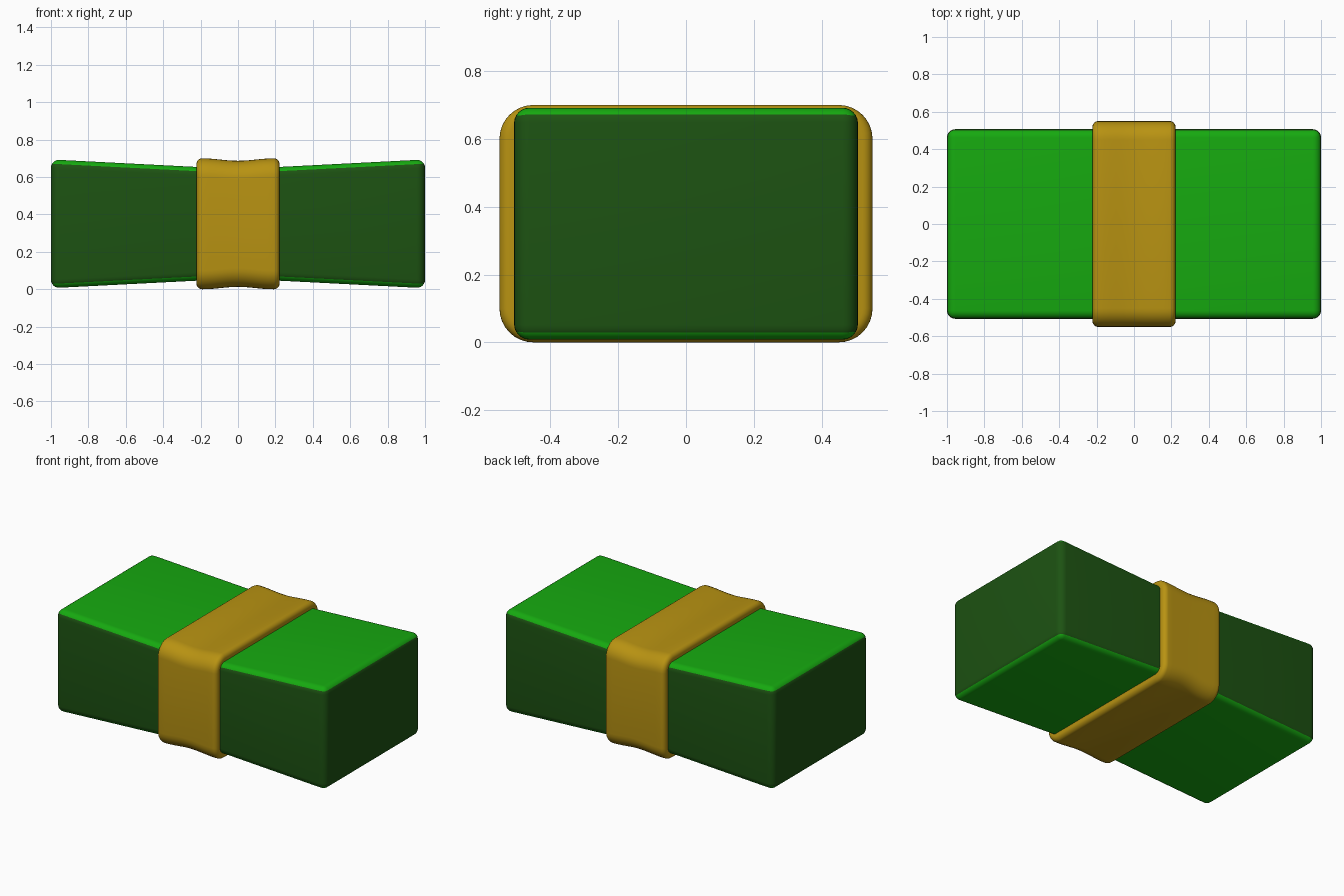
import bpy, bmesh, math

if "Cube" in bpy.data.objects:
    bpy.data.objects.remove(bpy.data.objects["Cube"])

def material(name, color):
    m = bpy.data.materials.new(name)
    m.diffuse_color = (*color, 1)
    m.use_nodes = True
    m.node_tree.nodes["Principled BSDF"].inputs["Base Color"].default_value = m.diffuse_color
    return m

edge_green = material("dark_green", (0.012, 0.085, 0.006))
face_green = material("bright_green", (0.008, 0.40, 0.005))
gold = material("gold", (0.48, 0.29, 0.006))
MID = 0.35

def finish(name, bm, mats):
    bmesh.ops.recalc_face_normals(bm, faces=bm.faces)
    me = bpy.data.meshes.new(name)
    bm.to_mesh(me)
    bm.free()
    for m in mats:
        me.materials.append(m)
    ob = bpy.data.objects.new(name, me)
    bpy.context.collection.objects.link(ob)
    bpy.context.view_layer.objects.active = ob
    ob.select_set(True)
    bpy.ops.object.shade_smooth_by_angle(angle=math.radians(35))
    ob.select_set(False)
    return ob

def loft(bm, sections, closed):
    rings = [[bm.verts.new(p) for p in s] for s in sections]
    n = len(rings[0])
    pairs = list(zip(rings, rings[1:]))
    if closed:
        pairs.append((rings[-1], rings[0]))
    for a, b in pairs:
        for i in range(n):
            j = (i + 1) % n
            bm.faces.new((a[i], a[j], b[j], b[i]))
    if not closed:
        bm.faces.new(rings[0])
        bm.faces.new(rings[-1])

# Bundle: block pinched at the waist, with rounded edges
bm = bmesh.new()
loft(bm, [[(x, sy * 0.507, MID + sz * h) for sy, sz in ((-1, -1), (1, -1), (1, 1), (-1, 1))]
          for x, h in ((-1, 0.344), (-0.2, 0.303), (0.2, 0.303), (1, 0.344))], False)
bmesh.ops.recalc_face_normals(bm, faces=bm.faces)
sharp = [e for e in bm.edges if e.calc_face_angle(0) > 1]
bmesh.ops.bevel(bm, geom=sharp, offset=0.045, segments=6, profile=0.5, affect='EDGES')
bm.normal_update()
for f in bm.faces:
    f.material_index = 1 if abs(f.normal.z) > 0.5 else 0
finish("note_bundle", bm, [edge_green, face_green])

# Band: rounded-rectangle ring, slightly dipped in the middle
def band_section(x, inset):
    dip = 0.0065 * (1 + math.cos(math.pi * min(1, abs(x) / 0.19)))
    hy, hz = 0.55 - inset, 0.35 - inset - dip
    r = max(0.1 - inset, 0.04)
    pts = []
    for k, (sy, sz) in enumerate(((1, 1), (-1, 1), (-1, -1), (1, -1))):
        for i in range(9):
            a = math.pi / 2 * (k + i / 8)
            pts.append((x, sy * (hy - r) + r * math.cos(a), MID + sz * (hz - r) + r * math.sin(a)))
    return pts

R, W = 0.03, 0.222
edge = [(W - R + R * math.cos(t), R - R * math.sin(t))
        for t in (math.pi / 2 * i / 6 for i in range(7))]
outer = [(-x, d) for x, d in edge]
outer += [(-0.16 + 0.032 * i, 0) for i in range(11)]
outer += edge[::-1]
profile = outer + [(W, 0.07), (-W, 0.07)]
bm = bmesh.new()
loft(bm, [band_section(x, d) for x, d in profile], True)
finish("paper_band", bm, [gold])
